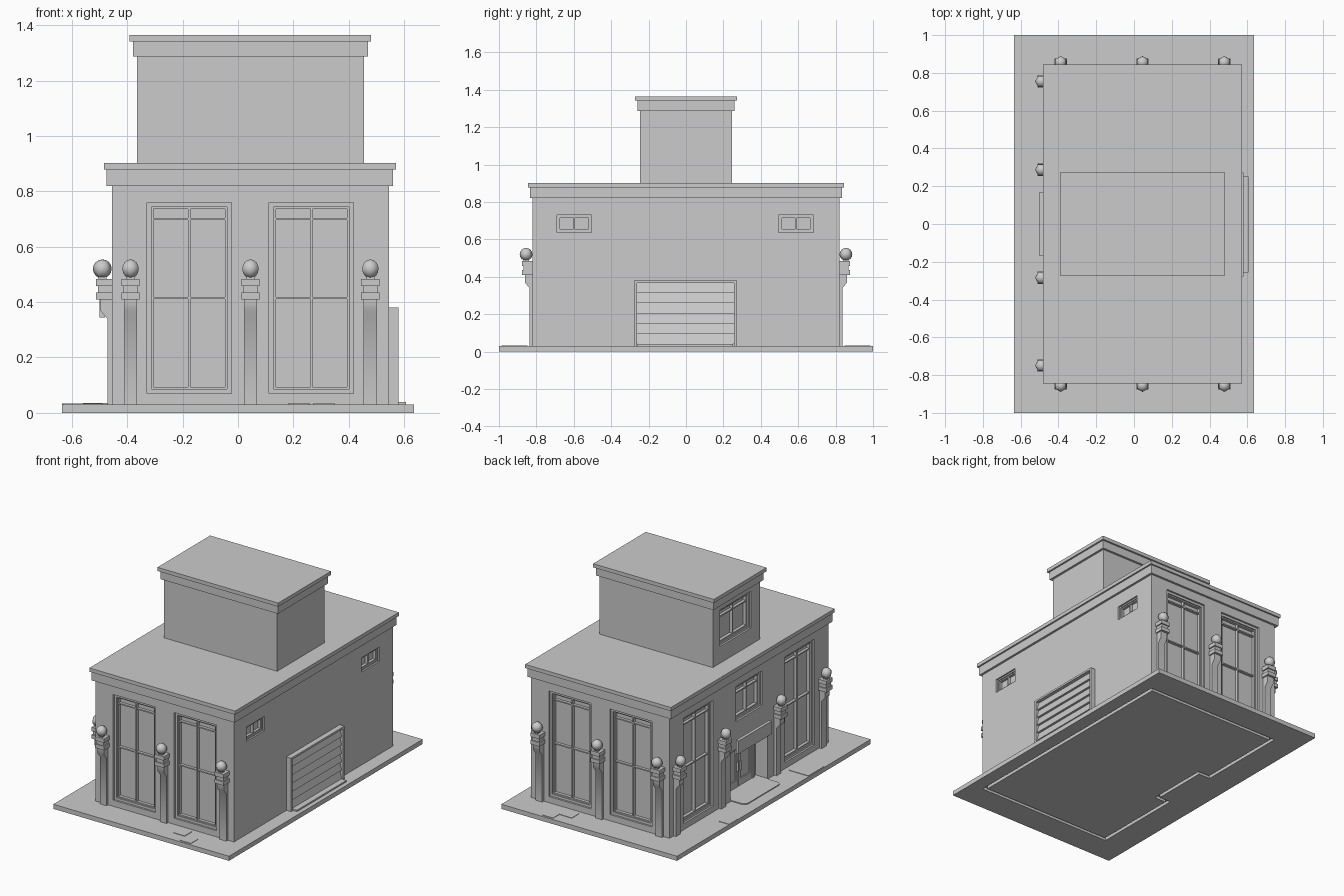
import bpy, bmesh
from math import radians, sin, cos
from mathutils import Matrix, Vector

if "Cube" in bpy.data.objects:
    bpy.data.objects.remove(bpy.data.objects["Cube"])

I = Matrix.Identity(4)


def mount(x, y, deg):
    """Local frame on a wall: local -y points outward, local x runs along it."""
    return Matrix.Translation((x, y, 0)) @ Matrix.Rotation(radians(deg), 4, 'Z')


def finish(name, bm, M=I, smooth=False):
    bm.transform(M)
    bmesh.ops.recalc_face_normals(bm, faces=bm.faces)
    me = bpy.data.meshes.new(name)
    bm.to_mesh(me)
    bm.free()
    ob = bpy.data.objects.new(name, me)
    bpy.context.collection.objects.link(ob)
    if smooth:
        bpy.ops.object.select_all(action='DESELECT')
        bpy.context.view_layer.objects.active = ob
        ob.select_set(True)
        bpy.ops.object.shade_smooth_by_angle(angle=radians(65))
    return ob


def add_box(bm, x0, x1, y0, y1, z0, z1, M=I):
    T = Matrix.Translation(((x0 + x1) / 2, (y0 + y1) / 2, (z0 + z1) / 2))
    T = M @ T @ Matrix.Diagonal((x1 - x0, y1 - y0, z1 - z0, 1))
    bmesh.ops.create_cube(bm, size=1, matrix=T)


def boxes(name, items, M=I):
    bm = bmesh.new()
    for b in items:
        add_box(bm, *b)
    return finish(name, bm, M)


def add_prism(bm, pts, vec):
    f = bm.faces.new([bm.verts.new(p) for p in pts])
    ext = bmesh.ops.extrude_face_region(bm, geom=[f])['geom']
    bmesh.ops.translate(bm, vec=Vector(vec), verts=[v for v in ext if isinstance(v, bmesh.types.BMVert)])


def prism(name, pts, vec, M=I):
    bm = bmesh.new()
    add_prism(bm, pts, vec)
    return finish(name, bm, M)


def cut(ob, cutter):
    cutter.hide_render = True
    mod = ob.modifiers.new("cut", 'BOOLEAN')
    mod.operation = 'DIFFERENCE'
    mod.solver = 'MANIFOLD'
    mod.object = cutter
    bpy.context.view_layer.objects.active = ob
    bpy.context.view_layer.update()
    bpy.ops.object.modifier_apply(modifier=mod.name)
    bpy.data.objects.remove(cutter)


# Ground slab with a groove under the walls, following the doorway recess
def footprint(i, z):
    x0, x1, y, r, d = -.455 + i, .545 - i, .82 - i, .19 + i, -.37 + i
    return [(x0, -y, z), (x1, -y, z), (x1, y, z), (x0, y, z),
            (x0, r, z), (d, r, z), (d, -r, z), (x0, -r, z)]


slab = boxes("ground_slab", [(-.635, .635, -1, 1, 0, .03)])
cut(slab, prism("groove_cutter", footprint(0, -.01), (0, 0, .03)))
prism("floor_underside", footprint(.022, 0), (0, 0, .025))

# Main block and upper block, each with a two-step cornice
main = boxes("main_walls", [(-.455, .545, -.82, .82, .03, .83)])
upper = boxes("upper_walls", [(-.365, .455, -.245, .245, .89, 1.30)])
boxes("main_cornice", [(-.475, .56, -.835, .835, .82, .878)])
boxes("main_roof", [(-.483, .571, -.845, .845, .878, .902)])
boxes("upper_cornice", [(-.38, .47, -.26, .26, 1.287, 1.341)])
boxes("upper_roof", [(-.392, .481, -.272, .272, 1.341, 1.365)])

# Windows: recess in the wall, frame set back, glazing bars
main_cut, upper_cut = bmesh.new(), bmesh.new()


def window(name, cutter, M, w, z0, z1, transoms, rim=.016, bar=.004, depth=.04):
    h = w / 2
    add_box(cutter, -h, h, -.02, depth, z0, z1, M)
    e, y1, y2 = depth + .003, depth * .3, depth * .5
    items = []
    for y, a, b in ((y1, 0, rim), (y2, rim, rim + 2 * bar)):
        items += [(-h + a, -h + b, y, e, z0 + a, z1 - a), (h - b, h - a, y, e, z0 + a, z1 - a),
                  (-h + b, h - b, y, e, z0 + a, z0 + b), (-h + b, h - b, y, e, z1 - b, z1 - a)]
    items.append((-bar, bar, y2, e, z0 + rim, z1 - rim))
    items += [(-h + rim, h - rim, y2 + .002, e, t - bar, t + bar) for t in transoms]
    boxes(name, items, M)


TALL = (.07, .76, (.415, .70))
for side, y, deg in (("front", -.82, 0), ("back", .82, 180)):
    for x in (-.176, .265):
        window(side + "_window", main_cut, mount(x, y, deg), .305, *TALL)
for y in (-.525, .525):
    window("side_window", main_cut, mount(-.455, y, -90), .305, *TALL)
window("window_over_door", main_cut, mount(-.455, 0, -90), .27, .53, .76, (.70,))
window("upper_window", upper_cut, mount(-.365, .01, -90), .32, 1.01, 1.25, (1.19,))
for y in (-.597, .588):
    window("small_window", main_cut, mount(.545, y, 90), .186, .637, .73, (), .009, .004, .035)
add_box(main_cut, -.6, -.37, -.19, .19, .0, .35)  # doorway recess
cut(main, finish("main_cutter", main_cut))
cut(upper, finish("upper_cutter", upper_cut))


# Lamp pillars: bracketed shaft, two bands and a six-sided ball
def pillar(M):
    bm = bmesh.new()
    side = [(0, .03), (-.017, .03), (-.017, .34), (-.042, .37), (-.042, .412), (0, .412)]
    add_prism(bm, [(-.024, y, z) for y, z in side], (.048, 0, 0))
    add_box(bm, -.033, .033, -.057, .003, .41, .435)
    add_box(bm, -.025, .025, -.05, .003, .435, .458)
    add_box(bm, -.033, .033, -.057, .003, .458, .484)
    add_box(bm, -.014, .014, -.048, -.02, .484, .492)
    bmesh.ops.create_uvsphere(bm, u_segments=6, v_segments=8, radius=.034,
                              matrix=Matrix.Translation((0, -.035, .52)))
    finish("lamp_pillar", bm, M, smooth=True)


for x in (-.388, .045, .478):
    pillar(mount(x, -.82, 0))
    pillar(mount(x, .82, 180))
for y in (-.75, -.285, .287, .755):
    pillar(mount(-.455, y, -90))

# Entrance: double door, blank sign board and rounded step
DOOR = mount(-.37, 0, -90)
boxes("entrance_floor", [(-.46, -.365, -.19, .19, .02, .036)])
door = [(-.16, -.145, -.012, .002, .03, .32), (.145, .16, -.012, .002, .03, .32),
        (-.145, .145, -.012, .002, .305, .32)]
for s in (-1, 1):
    a, b = sorted((s * .003, s * .143))
    door += [(a, a + .02, -.008, .002, .036, .305), (b - .02, b, -.008, .002, .036, .305),
             (a + .02, b - .02, -.008, .002, .036, .08), (a + .02, b - .02, -.008, .002, .28, .305),
             (s * .014 - .003, s * .014 + .003, -.02, -.006, .14, .2)]
boxes("entrance_door", door, DOOR)
boxes("blank_sign", [(-.17, .17, -.045, -.025, .345, .43), (-.12, -.1, -.03, .003, .37, .40),
                     (.1, .12, -.03, .003, .37, .40)], mount(-.455, 0, -90))
arc = [radians(90 + 22.5 * k) for k in range(5)]
corner = [(-.53 + .03 * cos(t), .155 + .03 * sin(t)) for t in arc]
outline = [(-.45, .185)] + corner + [(x, -y) for x, y in reversed(corner)] + [(-.45, -.185)]
prism("entrance_step", [(x, y, .025) for x, y in outline], (0, 0, .011))

# Garage: frame, sill and slanted slats
G = mount(.545, -.003, 90)
boxes("garage_frame", [(-.275, -.26, -.034, .003, .03, .38), (.26, .275, -.034, .003, .03, .38),
                       (-.26, .26, -.034, .003, .367, .38)], G)
boxes("garage_sill", [(-.255, .255, -.062, .003, .025, .04)], G)
bm = bmesh.new()
n, z0, z1 = 6, .04, .368
for k in range(n):
    a = z0 + (z1 - z0) * k / n
    b = z0 + (z1 - z0) * (k + 1) / n
    add_prism(bm, [(-.261, .003, a), (-.261, -.025, a), (-.261, -.01, b), (-.261, .003, b)], (.522, 0, 0))
finish("garage_slats", bm, G)

# Slightly raised paving stones
stones = [(-.635, -.56, .37, .46), (-.63, -.49, -.53, -.365)]
for s in (-1, 1):
    for x, y in ((.31, .95), (.22, .885)):
        stones.append((x - .04, x + .04, s * y - .037, s * y + .037))
boxes("paving_stones", [(*t, .025, .033) for t in stones])
